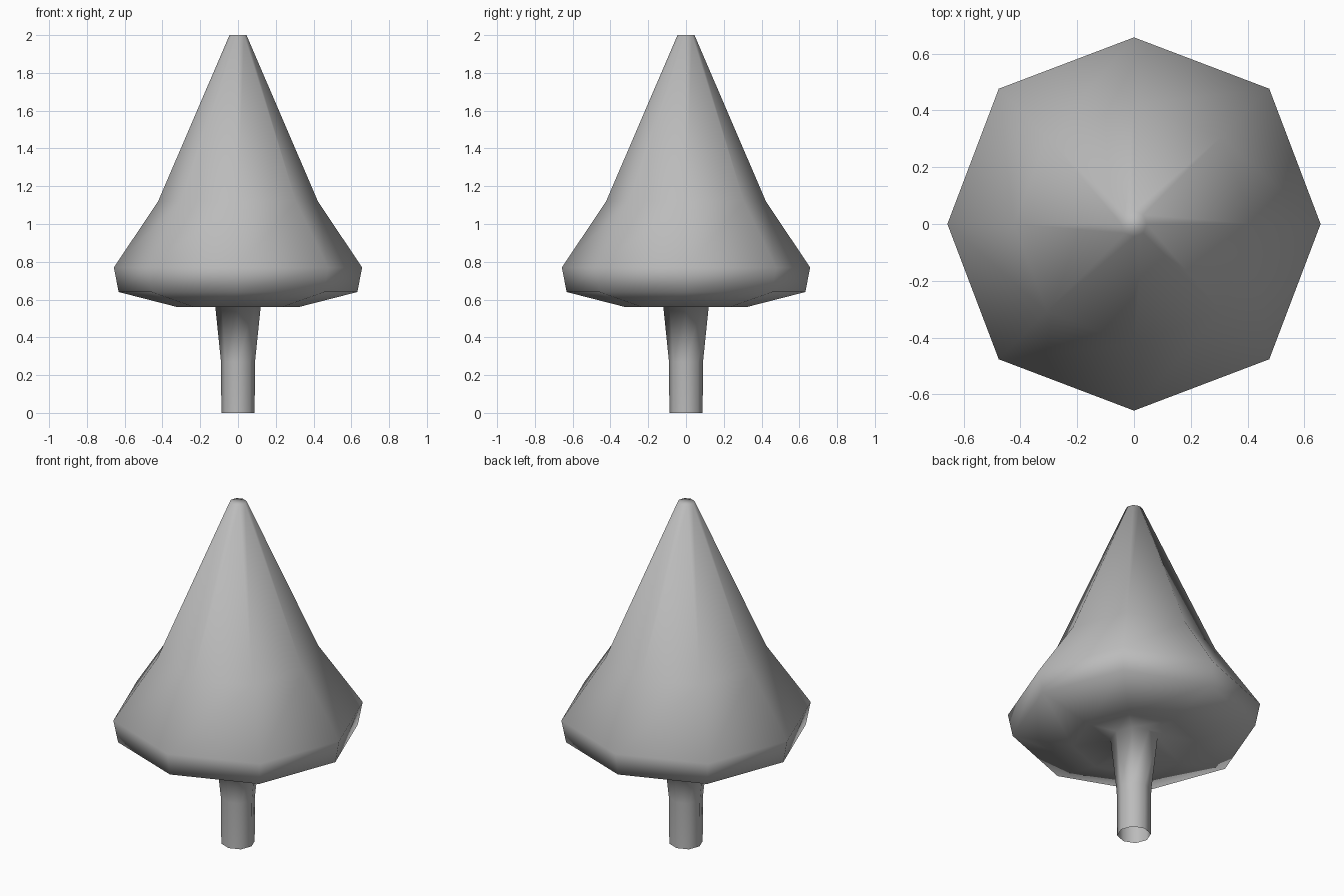
import bpy, bmesh
from math import cos, sin, pi

cube = bpy.data.objects.get("Cube")
if cube:
    bpy.data.objects.remove(cube)

SIDES = 8

grey = bpy.data.materials.new("plain_grey")
grey.use_nodes = True
colour = (0.5, 0.5, 0.5, 1)
grey.diffuse_color = colour
grey.node_tree.nodes["Principled BSDF"].inputs["Base Color"].default_value = colour

# (radius, height) rings from the open trunk foot up to the blunt tip
trunk = [(0.088, 0), (0.09, 0.27), (0.123, 0.59)]
canopy = [(0.32, 0.56), (0.632, 0.64), (0.657, 0.77), (0.423, 1.12), (0.045, 2)]


def ring(bm, radius, z):
    """Eight-sided ring with slightly wider diagonal corners."""
    verts = []
    for i in range(SIDES):
        r = radius * (1.025 if i % 2 else 1)
        a = 2 * pi * i / SIDES
        verts.append(bm.verts.new((r * cos(a), r * sin(a), z)))
    return verts


# Trunk and canopy form one continuous skin
bm = bmesh.new()
rings = [ring(bm, r, z) for r, z in trunk + canopy]
for low, high in zip(rings, rings[1:]):
    for i in range(SIDES):
        j = (i + 1) % SIDES
        bm.faces.new((low[i], low[j], high[j], high[i]))
bm.faces.new(rings[-1])
for face in bm.faces:
    face.smooth = True

mesh = bpy.data.meshes.new("tree")
bm.to_mesh(mesh)
bm.free()
mesh.materials.append(grey)
tree = bpy.data.objects.new("tree", mesh)
bpy.context.collection.objects.link(tree)
